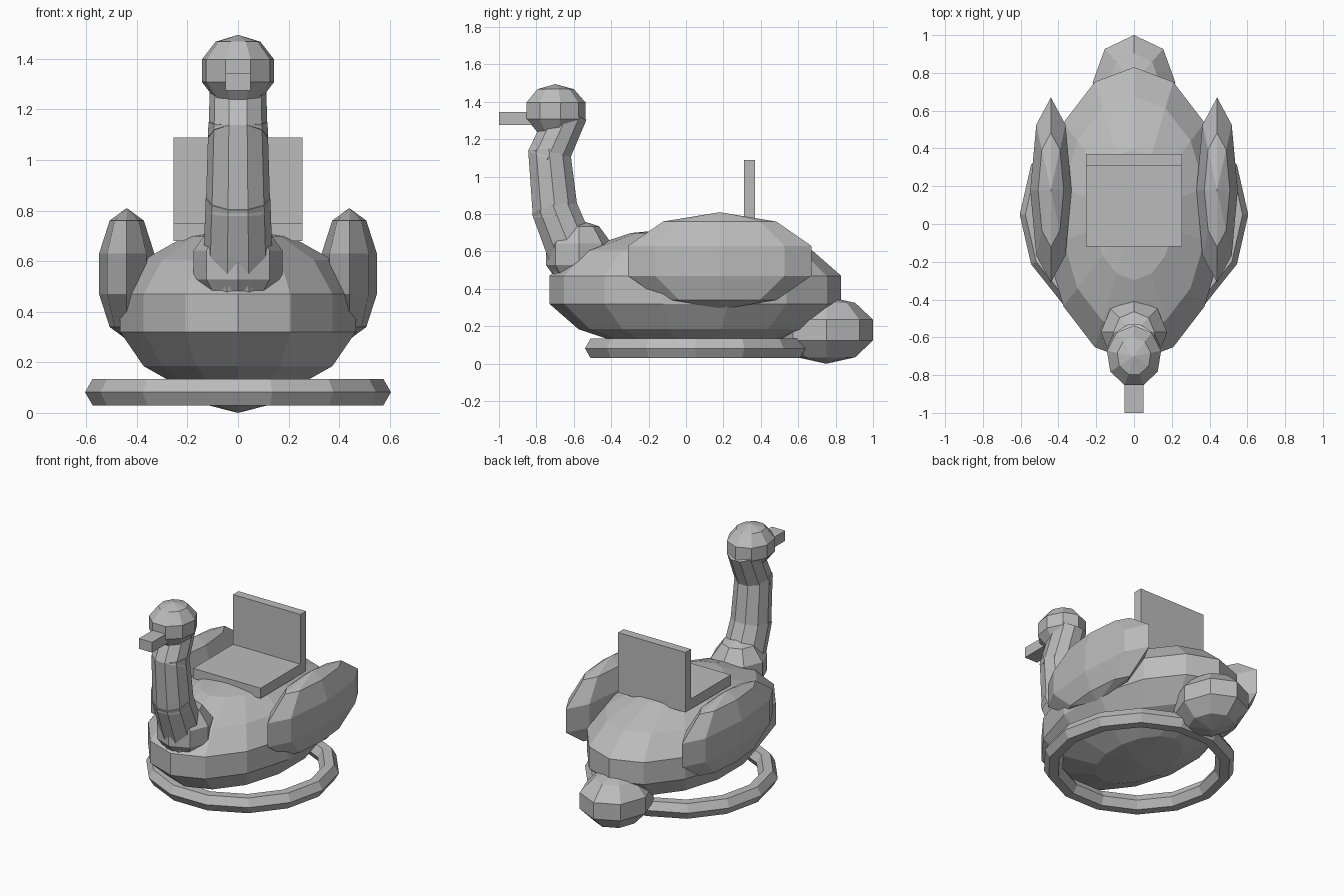
import bpy
from math import pi
from mathutils import Vector

cube = bpy.data.objects.get("Cube")
if cube:
    bpy.data.objects.remove(cube, do_unlink=True)

grey = bpy.data.materials.new("plain_grey")
grey.use_nodes = True
colour = (0.5, 0.5, 0.5, 1)
grey.diffuse_color = colour
grey.node_tree.nodes["Principled BSDF"].inputs["Base Color"].default_value = colour


def finish(name):
    ob = bpy.context.object
    ob.name = name
    ob.data.materials.append(grey)
    return ob


def ball(name, centre, radii, segments, rings):
    bpy.ops.mesh.primitive_uv_sphere_add(segments=segments, ring_count=rings, radius=1, location=centre)
    finish(name).scale = radii


def box(name, low, high):
    low, high = Vector(low), Vector(high)
    bpy.ops.mesh.primitive_cube_add(size=1, location=(low + high) / 2)
    finish(name).scale = high - low


def tube(name, start, end, r1, r2, overlap=0.03):
    axis = (end - start).normalized()
    start, end = start - axis * overlap, end + axis * overlap
    bpy.ops.mesh.primitive_cone_add(vertices=10, radius1=r1, radius2=r2,
                                    depth=(end - start).length, location=(start + end) / 2)
    ob = finish(name)
    # tilt in the side plane, keeping a flat side to the front
    ob.rotation_euler = (Vector((0, 0, 1)).rotation_difference(axis)).to_euler()
    for v in ob.data.vertices:
        v.co.x, v.co.y = v.co.y, -v.co.x


# Body, tail and wings
ball("body", (0, 0.05, 0.395), (0.49, 0.8, 0.337), 14, 7)
ball("tail", (0, 0.75, 0.18), (0.23, 0.263, 0.18), 8, 5)
for side, name in ((1, "left_wing"), (-1, "right_wing")):
    ball(name, (side * 0.44, 0.18, 0.55), (0.115, 0.515, 0.26), 8, 5)

# Curved neck
ball("neck_base", (0, -0.573, 0.585), (0.185, 0.185, 0.185), 8, 5)
path = [(-0.58, 0.52, 0.14), (-0.7, 0.82, 0.128), (-0.73, 1.12, 0.117), (-0.64, 1.32, 0.11)]
for i, (a, b) in enumerate(zip(path, path[1:])):
    tube(f"neck_{i + 1}", Vector((0, a[0], a[1])), Vector((0, b[0], b[1])), a[2], b[2])

# Head and beak
ball("head", (0, -0.7, 1.353), (0.153, 0.171, 0.142), 9, 5)
box("beak", (-0.05, -1, 1.275), (0.05, -0.8, 1.345))

# Seat
box("seat", (-0.255, -0.12, 0.68), (0.255, 0.37, 0.75))
box("backrest", (-0.255, 0.31, 0.68), (0.255, 0.37, 1.09))

# Ground ring
bpy.ops.mesh.primitive_torus_add(major_segments=14, minor_segments=6, major_radius=0.545,
                                 minor_radius=0.06, location=(0, 0.05, 0.082))
finish("base_ring")
